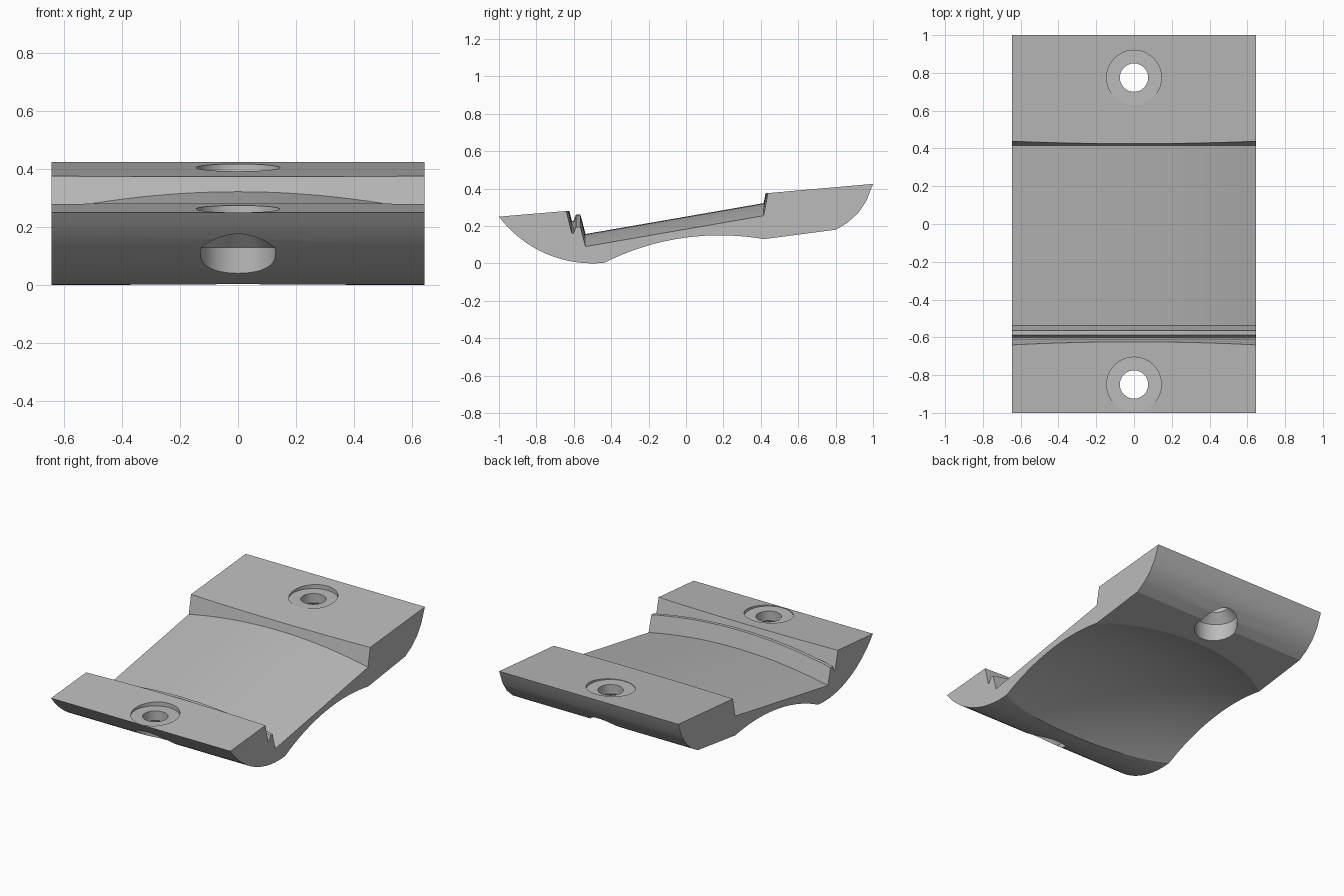
import bpy, bmesh, math

cube = bpy.data.objects.get("Cube")
if cube:
    bpy.data.objects.remove(cube)

HALF = 0.645      # half width of the plate
RISE = 0.067      # how far the saddle arches up in the middle


def loft(name, rings, closed=False):
    """Solid skinned through matching rings of points."""
    bm = bmesh.new()
    loops = [[bm.verts.new(p) for p in ring] for ring in rings]
    pairs = list(zip(loops, loops[1:]))
    if closed:
        pairs.append((loops[-1], loops[0]))
    for a, b in pairs:
        n = len(a)
        for i in range(n if not closed else n - 1):
            j = (i + 1) % n
            bm.faces.new((a[i], a[j], b[j], b[i]))
    if closed:
        bm.faces.new([l[0] for l in loops])
        bm.faces.new([l[-1] for l in loops])
    else:
        bm.faces.new(loops[0])
        bm.faces.new(loops[-1])
    bmesh.ops.recalc_face_normals(bm, faces=bm.faces)
    mesh = bpy.data.meshes.new(name)
    bm.to_mesh(mesh)
    bm.free()
    obj = bpy.data.objects.new(name, mesh)
    bpy.context.collection.objects.link(obj)
    return obj


def arched_prism(name, profile, steps=28):
    """Side profile swept across the width along a shallow arch."""
    rings = []
    for i in range(steps + 1):
        x = (2 * i / steps - 1) * 0.7
        lift = RISE * (1 - (x / HALF) ** 2)
        rings.append([(x, y, z + lift) for y, z in profile])
    return loft(name, rings)


def turned(name, y, profile, steps=48):
    """Round cutter turned about a vertical axis."""
    rings = []
    for i in range(steps):
        a = math.tau * i / steps
        rings.append([(r * math.cos(a), y + r * math.sin(a), z) for r, z in profile])
    return loft(name, rings, closed=True)


# Plate body: rounded front belly, sloping top, rounded back end
belly = []
for i in range(17):
    a = math.radians(-53.13 + 59.5 * i / 16)
    belly.append((-0.5 + 0.625 * math.sin(a), 0.625 - 0.625 * math.cos(a)))
back_end = [(0.42, 0.13), (0.8, 0.18), (0.86, 0.215), (0.92, 0.268), (0.965, 0.335), (1, 0.425)]
side = belly + back_end + [(0.35, 0.368), (-0.55, 0.2875)]
body = loft("plate_body", [[(x, y, z) for y, z in side] for x in (-HALF, HALF)])

# Arched channel with a groove and a small ridge at its front
channel = arched_prism("channel_cutter", [
    (-0.67, 0.4), (-0.61, 0.16), (-0.602, 0.16), (-0.588, 0.195), (-0.565, 0.195),
    (-0.537, 0.09), (0.415, 0.255), (0.462, 0.5), (-0.67, 0.5)])

# Hollow saddle underneath
arc = []
for i in range(29):
    y = -0.62 + 1.34 * i / 28
    arc.append((y, 0.15 - 1.37 + math.sqrt(1.37 ** 2 - (y - 0.18) ** 2)))
hollow = arched_prism("hollow_cutter", arc + [(0.72, -0.4), (-0.62, -0.4)])


# Screw holes: shallow seat on top, countersunk pocket below
def screw_hole(name, y, seat, pocket):
    return turned(name, y, [(0.13, -0.2), (0.13, pocket), (0.075, pocket + 0.055),
                            (0.075, seat), (0.145, seat), (0.145, 0.6)])


holes = [screw_hole("front_hole_cutter", -0.85, 0.247, 0.13),
         screw_hole("back_hole_cutter", 0.775, 0.39, 0.275)]

# Carve the body and drop the cutters
cutters = [channel, hollow] + holes
for c in cutters:
    c.hide_render = True
    mod = body.modifiers.new(c.name, "BOOLEAN")
    mod.operation = "DIFFERENCE"
    mod.solver = "EXACT"
    mod.object = c
bpy.context.view_layer.update()
carved = bpy.data.meshes.new_from_object(body.evaluated_get(bpy.context.evaluated_depsgraph_get()))
body.modifiers.clear()
body.data = carved
for c in cutters:
    bpy.data.objects.remove(c)

# Plain grey finish
grey = bpy.data.materials.new("plain_grey")
grey.use_nodes = True
colour = (0.5, 0.5, 0.5, 1)
grey.diffuse_color = colour
grey.node_tree.nodes["Principled BSDF"].inputs["Base Color"].default_value = colour
body.data.materials.clear()
body.data.materials.append(grey)

bpy.ops.object.select_all(action="DESELECT")
bpy.context.view_layer.objects.active = body
body.select_set(True)
bpy.ops.object.shade_smooth_by_angle(angle=math.radians(20))
